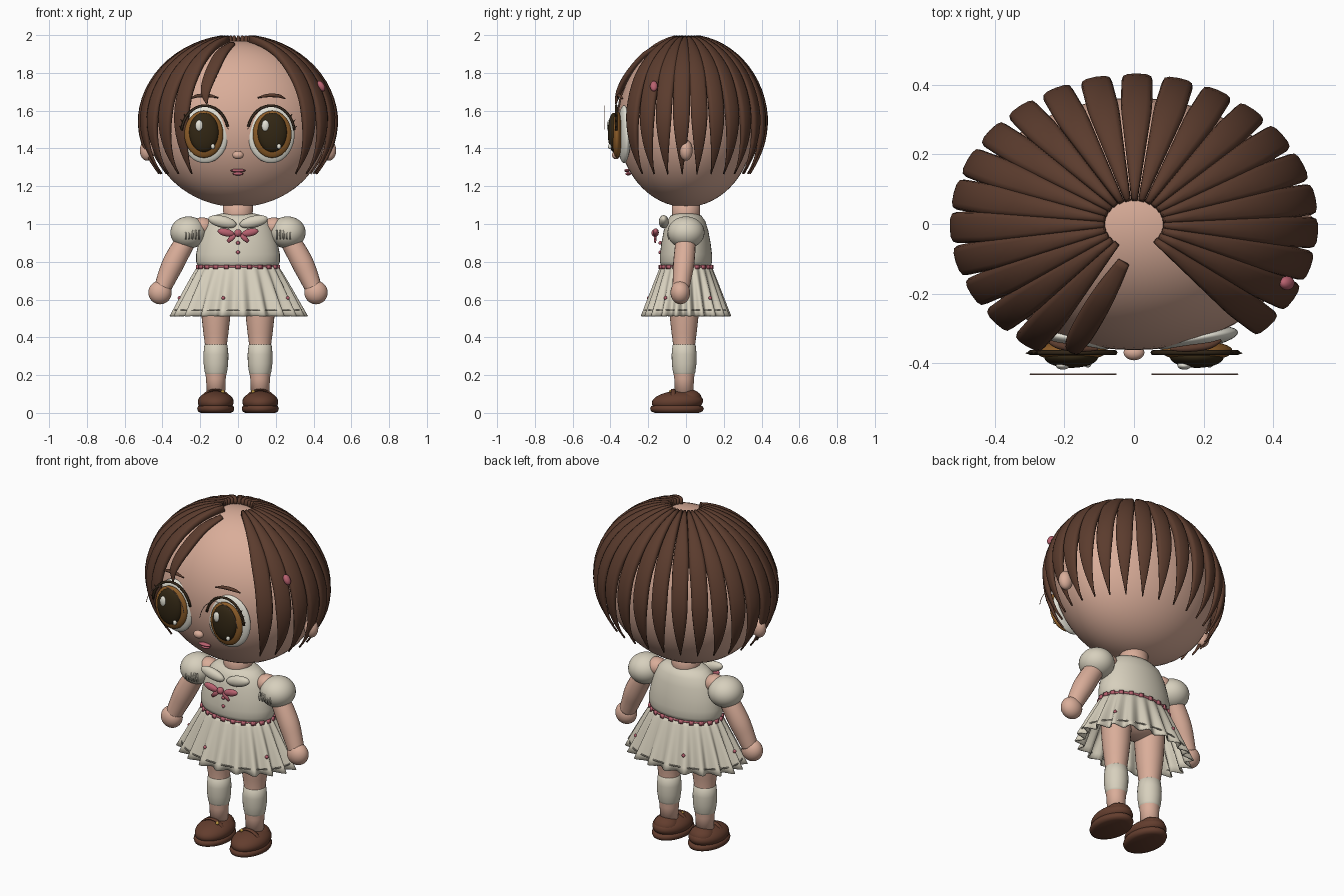
import bpy, bmesh, math
from math import sin, cos, pi, radians
from mathutils import Vector, Matrix, Euler

cube = bpy.data.objects.get("Cube")
if cube:
    bpy.data.objects.remove(cube, do_unlink=True)


def material(name, *rgb):
    m = bpy.data.materials.new(name)
    m.use_nodes = True
    m.diffuse_color = (*rgb, 1)
    m.node_tree.nodes["Principled BSDF"].inputs["Base Color"].default_value = (*rgb, 1)
    return m


SKIN = material("skin", .70, .42, .32)
CREAM = material("cream cloth", .68, .63, .51)
HAIR = material("brown hair", .105, .045, .027)
SHOE = material("shoe leather", .125, .047, .027)
PINK = material("pink ribbon", .48, .12, .16)
AMBER = material("amber iris", .27, .11, .022)
DARK = material("dark pupil", .032, .02, .007)
WHITE = material("eye white", .78, .76, .67)
GOLD = material("gold buckle", .55, .33, .06)
LASH = material("lash", .03, .018, .008)


def finish(name, bm, mat):
    bmesh.ops.recalc_face_normals(bm, faces=bm.faces)
    me = bpy.data.meshes.new(name)
    bm.to_mesh(me)
    bm.free()
    me.materials.append(mat)
    for p in me.polygons:
        p.use_smooth = True
    ob = bpy.data.objects.new(name, me)
    bpy.context.collection.objects.link(ob)
    return ob


def ball(name, loc, radii, mat, rot=(0, 0, 0), seg=24):
    bm = bmesh.new()
    m = Matrix.LocRotScale(Vector(loc), Euler([radians(a) for a in rot]), Vector(radii))
    bmesh.ops.create_uvsphere(bm, u_segments=seg, v_segments=seg * 2 // 3, radius=1, matrix=m)
    return finish(name, bm, mat)


def skin_rings(bm, rings, caps=True):
    rows = [[bm.verts.new(p) for p in r] for r in rings]
    n = len(rows[0])
    for a, b in zip(rows, rows[1:]):
        for i in range(n):
            bm.faces.new((a[i], a[(i + 1) % n], b[(i + 1) % n], b[i]))
    if caps:
        bm.faces.new(rows[0])
        bm.faces.new(rows[-1])


def loft(name, path, mat, normal=None, power=1.0, sides=12):
    """Sweep an oval along path entries (point, half width, half thickness)."""
    pts = [Vector(p[0]) for p in path]
    rings = []
    for i, (_, w, t) in enumerate(path):
        tan = (pts[min(i + 1, len(pts) - 1)] - pts[max(i - 1, 0)]).normalized()
        up = normal(pts[i]) if normal else Vector((0, -1, 0))
        side = tan.cross(up).normalized()
        up = side.cross(tan)
        ring = []
        for k in range(sides):
            c, s = cos(2 * pi * k / sides), sin(2 * pi * k / sides)
            ring.append(pts[i] + side * w * math.copysign(abs(c) ** power, c)
                        + up * t * math.copysign(abs(s) ** power, s))
        rings.append(ring)
    bm = bmesh.new()
    skin_rings(bm, rings)
    return finish(name, bm, mat)


def lathe(name, profile, ratio, mat, x=0, y=0, seg=40):
    bm = bmesh.new()
    skin_rings(bm, [[(x + r * cos(2 * pi * k / seg), y + ratio * r * sin(2 * pi * k / seg), z)
                     for k in range(seg)] for r, z in profile])
    return finish(name, bm, mat)


def smooth_path(ctrl, steps=5):
    """Catmull-Rom interpolation of (point, w, t) entries."""
    flat = [Vector((*p, w, t)) for p, w, t in ctrl]
    out = []
    for i in range(len(flat) - 1):
        a, b, c, d = flat[max(i - 1, 0)], flat[i], flat[i + 1], flat[min(i + 2, len(flat) - 1)]
        for s in range(steps):
            u = s / steps
            out.append(b + (c - a) * (u / 2) + (a * 2 - b * 5 + c * 4 - d) * (u * u / 2)
                       + (b * 3 - a - c * 3 + d) * (u ** 3 / 2))
    out.append(flat[-1])
    return [(tuple(v[:3]), v[3], v[4]) for v in out]


# Head and neck
MID = Vector((0, 0, 1.53))
ball("head", MID, (.475, .363, .44), SKIN, seg=48)
lathe("neck", [(.085, 1.0), (.078, 1.06), (.08, 1.14)], .95, SKIN)
ball("nose", (0, -.37, 1.365), (.03, .022, .022), SKIN)
ball("upper_lip", (0, -.312, 1.283), (.04, .015, .009), PINK)
ball("lower_lip", (0, -.305, 1.266), (.028, .015, .009), PINK)


def head_normal(p):
    d = p - MID
    return Vector((d.x / .26, d.y / .17, d.z / .2)).normalized()


# Hair strands fanned around the crown, open at the face
def strand_point(turn, drop):
    return MID + Vector((.512 * sin(drop) * cos(turn), .415 * sin(drop) * sin(turn), .455 * cos(drop)))


for k in range(-10, 12):
    turn = radians(89 + 13.2 * k)
    path = []
    for i in range(21):
        drop = .17 + 2.02 * i / 20
        w = min(.056 * sin(drop), .045)
        thick = .02
        if drop > 1.45:
            fade = max(.06, 1 - ((drop - 1.45) / .74) ** 1.4)
            w *= fade
            thick *= max(.25, fade)
        path.append((strand_point(turn, drop), w, thick))
    loft("hair_strand", path, HAIR, head_normal, .7)

loft("front_lock", smooth_path([
    ((-.03, -.11, 1.955), .018, .01), ((-.09, -.21, 1.9), .034, .016),
    ((-.145, -.305, 1.79), .036, .017), ((-.172, -.355, 1.7), .026, .013),
    ((-.165, -.372, 1.635), .004, .004)]), HAIR, head_normal, .8)
ball("hair_clip", (.44, -.17, 1.73), (.018, .02, .03), PINK, (0, -30, 0))

# Eyes, brows and ears
for s in (-1, 1):
    ex, ez = s * .175, 1.475
    ball("ear", (s * .48, 0, 1.39), (.04, .035, .055), SKIN)
    ball("eye_white", (ex, -.328, ez), (.126, .032, .153), WHITE, (0, 0, s * 8), 32)
    ball("iris", (ex + s * .006, -.365, ez), (.103, .03, .125), AMBER, seg=32)
    ball("pupil", (ex + s * .006, -.382, ez + .01), (.078, .032, .104), DARK, seg=32)
    ball("large_highlight", (ex - .03, -.407, ez + .045), (.02, .012, .03), WHITE)
    ball("small_highlight", (ex + .042, -.402, ez - .065), (.011, .011, .014), WHITE)

    def arc(rx, rz, lo, hi, y, r):
        angles = [radians(lo + (hi - lo) * i / 16) for i in range(17)]
        return [((ex + s * rx * cos(a), y, ez + rz * sin(a)), r, r) for a in angles]

    loft("upper_lash", arc(.125, .152, 8, 165, -.37, .007), LASH, sides=8)
    loft("eyelid_crease", arc(.125, .15, 10, 170, -.432, .002), SKIN, sides=6)
    for a in (12, 24, 36):
        c, n = cos(radians(a)), sin(radians(a))
        loft("lash_tip", [((ex + s * .12 * c, -.37, ez + .15 * n), .006, .006),
                          ((ex + s * .14 * c, -.372, ez + .17 * n + .008), .001, .001)], LASH, sides=6)
    loft("eyebrow", smooth_path([
        ((s * .25, -.335, 1.663), .003, .004), ((s * .215, -.35, 1.678), .009, .01),
        ((s * .155, -.358, 1.68), .009, .01), ((s * .105, -.36, 1.668), .003, .004)]), HAIR)

# Dress bodice, collar, bow and buttons
lathe("bodice", [(.09, 1.055), (.13, 1.045), (.165, 1.015), (.19, .965), (.21, .9),
                 (.222, .84), (.222, .8), (.21, .77)], .62, CREAM)
for s in (-1, 1):
    ball("collar_leaf", (s * .083, -.118, 1.012), (.076, .026, .031), CREAM, (0, -s * 13, 0))
    ball("bow_loop", (s * .064, -.16, .955), (.045, .016, .02), PINK, (0, -s * 12, 0))
    loft("bow_tail", [((s * .008, -.162, .95), .01, .007), ((s * .035, -.163, .925), .014, .007),
                      ((s * .055, -.163, .905), .009, .005)], PINK)
ball("bow_knot", (0, -.165, .952), (.02, .018, .02), PINK)
for z in (.9, .85):
    ball("button", (0, -.137, z), (.01, .009, .01), PINK, seg=12)


# Pleated skirt
def skirt_point(a, t, lift=0):
    r = .205 + .135 * t ** .9
    wave = 1 + (.02 + .06 * t) * sin(20 * a) + .012 * t * sin(7 * a + 1)
    return Vector((r * wave * cos(a), r * (.63 + .025 * t) * wave * sin(a),
                   .785 - .272 * t + lift))


SEG = 160
bm = bmesh.new()
skin_rings(bm, [[skirt_point(2 * pi * k / SEG, t / 8) for k in range(SEG)] for t in range(9)], False)
skirt = finish("skirt", bm, CREAM)
solid = skirt.modifiers.new("cloth_thickness", "SOLIDIFY")
solid.thickness = .006
solid.offset = -1


def hoop(name, rx, ry, z, width, height, mat):
    bm = bmesh.new()
    rings = [[((rx + dx) * cos(2 * pi * k / 64), (ry + dx) * sin(2 * pi * k / 64), z + dz)
              for k in range(64)]
             for dx, dz in ((0, -height), (width, -height), (width, height), (0, height), (0, -height))]
    skin_rings(bm, rings, False)
    return finish(name, bm, mat)


hoop("waist_ribbon", .204, .128, .775, .01, .005, PINK)
hoop("hem_trim", .335, .217, .545, .004, .003, CREAM)
for k in range(22):
    a = 2 * pi * (k + .5) / 22
    bm = bmesh.new()
    bmesh.ops.create_cube(bm, size=1, matrix=Matrix.LocRotScale(
        Vector((.216 * cos(a), .138 * sin(a), .773)), Euler((0, 0, a)), Vector((.016, .024, .02))))
    finish("waist_tab", bm, PINK)
for k in range(5):
    a = 2 * pi * (k + .55) / 5
    ball("skirt_flower", skirt_point(a, .65), (.01, .01, .01), PINK, seg=10)

# Arms, legs and shoes
ball("pelvis", (0, 0, .69), (.18, .11, .1), SKIN)
for s in (-1, 1):
    ball("shoulder", (s * .19, 0, .985), (.06, .055, .05), SKIN)
    ball("puff_sleeve", (s * .262, 0, .955), (.096, .098, .085), CREAM, seg=32)
    for i in range(5):
        x = s * (.205 + .018 * i)
        loft("sleeve_gather", [((x, -.088, .92), .004, .006), ((x, -.094, .945), .005, .008),
                               ((x, -.088, .968), .004, .006)], CREAM, sides=8)
    loft("arm", smooth_path([
        ((s * .25, 0, .95), .05, .05), ((s * .3, -.005, .87), .056, .055),
        ((s * .343, -.012, .79), .058, .056), ((s * .375, -.02, .72), .052, .05),
        ((s * .4, -.027, .66), .045, .045)]), SKIN, sides=20)
    ball("hand", (s * .413, -.03, .637), (.062, .052, .062), SKIN)

    lathe("leg", [(.085, .72), (.082, .6), (.075, .5), (.066, .42), (.058, .36), (.062, .3),
                  (.06, .24), (.052, .18), (.048, .08)], 1, SKIN, s * .117, -.01, 28)
    lathe("sock", [(.05, .368), (.061, .36), (.066, .31), (.065, .26), (.059, .215), (.05, .19)],
          1, CREAM, s * .117, -.01, 28)
    lathe("shoe_sole", [(.08, 0), (.094, .008), (.098, .022), (.094, .036), (.08, .042)],
          1.45, SHOE, s * .118, -.048)
    ball("shoe_upper", (s * .118, -.045, .058), (.095, .136, .058), SHOE, (3, 0, 0), 32)
    ball("shoe_heel", (s * .118, .015, .075), (.07, .068, .05), SHOE)
    loft("shoe_strap", [((s * .118 + .075 * cos(a), -.068, .062 + .06 * sin(a)), .006, .012)
                        for a in [pi * i / 12 for i in range(13)]], SHOE)
    ball("buckle", (s * .08, -.08, .113), (.01, .01, .009), GOLD, seg=12)
